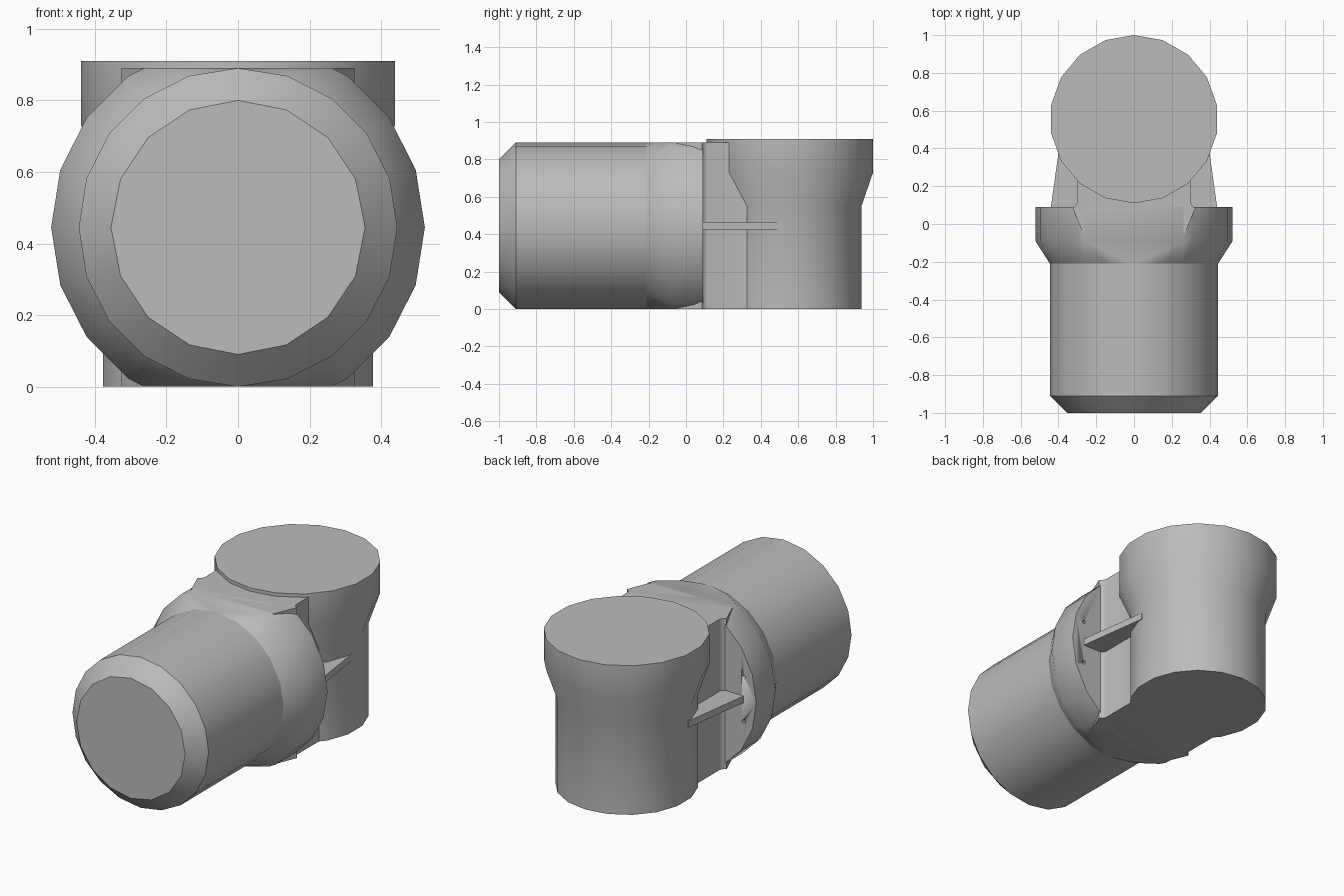
import bpy, bmesh
from math import pi, sin, cos, radians
from mathutils import Vector

cube = bpy.data.objects.get("Cube")
if cube:
    bpy.data.objects.remove(cube, do_unlink=True)

grey = bpy.data.materials.new("plain grey")
grey.use_nodes = True
COLOUR = (0.5, 0.5, 0.5, 1)
grey.diffuse_color = COLOUR
grey.node_tree.nodes["Principled BSDF"].inputs["Base Color"].default_value = COLOUR

MID = 0.445          # height of the horizontal axis
TOP = 0.89           # height of the flat top of the flange
POST_Y = 0.555       # position of the upright axis


def finish(name, bm, angle=35):
    bmesh.ops.recalc_face_normals(bm, faces=bm.faces)
    mesh = bpy.data.meshes.new(name)
    bm.to_mesh(mesh)
    bm.free()
    ob = bpy.data.objects.new(name, mesh)
    bpy.context.collection.objects.link(ob)
    mesh.materials.append(grey)
    bpy.ops.object.select_all(action='DESELECT')
    bpy.context.view_layer.objects.active = ob
    ob.select_set(True)
    bpy.ops.object.shade_smooth_by_angle(angle=radians(angle))
    return ob


def ring(bm, sides, radius, along, upright):
    """Polygon ring with a vertex at the top (or back) of its circle."""
    verts = []
    for i in range(sides):
        a = pi / 2 + 2 * pi * i / sides
        u, v = radius * cos(a), radius * sin(a)
        co = (u, POST_Y + v, along) if upright else (u, along, MID + v)
        verts.append(bm.verts.new(co))
    return verts


def lathe(bm, profile, sides, upright=False):
    rings = [ring(bm, sides, r, t, upright) for t, r in profile]
    for a, b in zip(rings, rings[1:]):
        for i in range(sides):
            j = (i + 1) % sides
            bm.faces.new((a[i], a[j], b[j], b[i]))
    bm.faces.new(rings[0])
    bm.faces.new(rings[-1])


def prism(bm, plan, z0, z1):
    low, high = [[bm.verts.new((x, y, z)) for x, y in plan] for z in (z0, z1)]
    bm.faces.new(low)
    bm.faces.new(high)
    n = len(plan)
    for i in range(n):
        j = (i + 1) % n
        bm.faces.new((low[i], low[j], high[j], high[i]))


# Horizontal barrel with a chamfered tip
bm = bmesh.new()
for sides, radius, y in ((16, 0.355, -1.0), (20, MID, -0.91), (20, MID, 0.0)):
    ring(bm, sides, radius, y, False)
bmesh.ops.convex_hull(bm, input=bm.verts)
bmesh.ops.dissolve_limit(bm, angle_limit=0.01, verts=bm.verts, edges=bm.edges)
finish("barrel", bm)

# Flange, trimmed flat above and below
bm = bmesh.new()
lathe(bm, ((-0.21, 0.445), (-0.09, 0.522), (0.09, 0.522)), 20)
for z, side in ((TOP, 1), (0, -1)):
    bmesh.ops.bisect_plane(bm, geom=bm.verts[:] + bm.edges[:] + bm.faces[:],
                           plane_co=(0, 0, z), plane_no=(0, 0, side), clear_outer=True)
    bmesh.ops.holes_fill(bm, edges=[e for e in bm.edges if e.is_boundary])
flange = finish("flange", bm)

# Small screw holes in the back of the flange
bm = bmesh.new()
for x in (-0.44, 0.44):
    for dz in (-0.13, 0.13):
        plan = [(x + 0.012 * cos(i * pi / 4), MID + dz + 0.012 * sin(i * pi / 4)) for i in range(8)]
        prism(bm, plan, -0.12, 0.05)
for v in bm.verts:
    v.co = Vector((v.co.x, -v.co.z, v.co.y))
cutter = finish("hole_cutter", bm)
cutter.hide_render = True
cut = flange.modifiers.new("holes", 'BOOLEAN')
cut.operation = 'DIFFERENCE'
cut.solver = 'EXACT'
cut.object = cutter
bpy.context.view_layer.objects.active = flange
bpy.ops.object.modifier_apply(modifier=cut.name)
bpy.data.objects.remove(cutter, do_unlink=True)

# Neck block joining flange and post, flared at the flange
half = [(0.27, -0.05), (0.325, 0.085), (0.308, 0.097), (0.3, 0.115), (0.3, 0.36)]
bm = bmesh.new()
prism(bm, half + [(-x, y) for x, y in reversed(half)], 0, TOP)
finish("neck_block", bm)

# Upright post with a flared head
bm = bmesh.new()
lathe(bm, ((0, 0.383), (0.55, 0.383), (0.73, 0.445), (0.91, 0.445)), 18, upright=True)
finish("post", bm)

# Side ribs between flange and post
for side, label in ((1, "left"), (-1, "right")):
    bm = bmesh.new()
    prism(bm, [(side * x, y) for x, y in ((0.25, 0.05), (0.445, 0.05), (0.44, 0.09),
                                          (0.38, 0.52), (0.25, 0.52))], 0.425, 0.465)
    finish(label + "_rib", bm)
